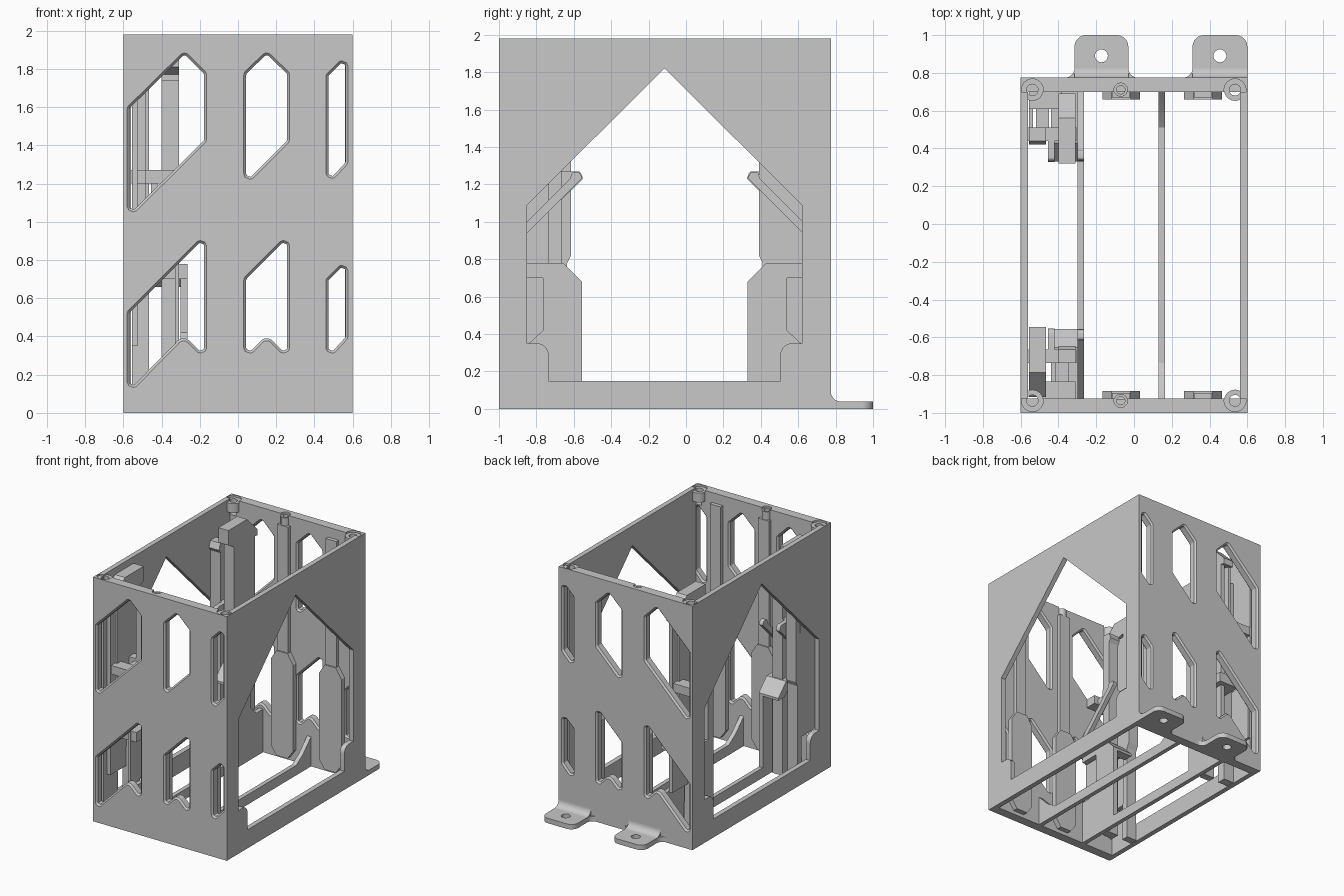
import bpy, bmesh, math
from mathutils import Vector

if "Cube" in bpy.data.objects:
    bpy.data.objects.remove(bpy.data.objects["Cube"])

grey = bpy.data.materials.new("plain_grey")
grey.diffuse_color = (0.58, 0.58, 0.58, 1)
grey.use_nodes = True
grey.node_tree.nodes["Principled BSDF"].inputs["Base Color"].default_value = grey.diffuse_color


def rounded(pts, r=0.0, steps=5):
    """Fillet polygon corners; a third value in a point is its own radius."""
    out, n = [], len(pts)
    for i, p in enumerate(pts):
        rad = p[2] if len(p) > 2 else r
        c = Vector(p[:2])
        if rad <= 0:
            out.append(c)
            continue
        u = (Vector(pts[i - 1][:2]) - c).normalized()
        v = (Vector(pts[(i + 1) % n][:2]) - c).normalized()
        half = u.angle(v) / 2
        centre = c + (u + v).normalized() * rad / math.sin(half)
        a = c + u * rad / math.tan(half) - centre
        b = c + v * rad / math.tan(half) - centre
        for k in range(steps + 1):
            out.append(centre + a.lerp(b, k / steps).normalized() * rad)
    return out


def offset(ring, d):
    """Move a closed ring outward by d."""
    area = sum(ring[i - 1].cross(ring[i]) for i in range(len(ring)))
    s, res = (1 if area > 0 else -1), []
    for i, p in enumerate(ring):
        t = (ring[(i + 1) % len(ring)] - ring[i - 1]).normalized()
        res.append(p + Vector((t.y, -t.x)) * d * s)
    return res


def place(axis, p, h):
    return {'x': (h, p[0], p[1]), 'y': (p[0], h, p[1]), 'z': (p[0], p[1], h)}[axis]


def loft(bm, axis, rings):
    """Closed solid through (ring, height) pairs."""
    rows = [[bm.verts.new(place(axis, p, h)) for p in ring] for ring, h in rings]
    bm.faces.new(rows[0])
    bm.faces.new(rows[-1])
    for a, b in zip(rows, rows[1:]):
        for i in range(len(a)):
            bm.faces.new((a[i - 1], a[i], b[i], b[i - 1]))


def finish(name, bm):
    bmesh.ops.recalc_face_normals(bm, faces=bm.faces[:])
    me = bpy.data.meshes.new(name)
    bm.to_mesh(me)
    bm.free()
    me.materials.append(grey)
    ob = bpy.data.objects.new(name, me)
    bpy.context.collection.objects.link(ob)
    return ob


def prism(name, axis, pts, lo, hi, r=0.0):
    bm = bmesh.new()
    ring = rounded(pts, r)
    loft(bm, axis, [(ring, lo), (ring, hi)])
    return finish(name, bm)


def box(name, x0, x1, y0, y1, z0, z1):
    return prism(name, 'z', [(x0, y0), (x1, y0), (x1, y1), (x0, y1)], z0, z1)


def circle(x, y, r, n=24):
    return [(x + r * math.cos(2 * math.pi * i / n), y + r * math.sin(2 * math.pi * i / n))
            for i in range(n)]


def cut(ob, cutter):
    m = ob.modifiers.new("cut", 'BOOLEAN')
    m.object, m.operation, m.solver = cutter, 'DIFFERENCE', 'EXACT'
    dg = bpy.context.evaluated_depsgraph_get()
    me = bpy.data.meshes.new_from_object(ob.evaluated_get(dg))
    ob.modifiers.clear()
    ob.data = me
    bpy.data.objects.remove(cutter)


def hole_cutter(name, x, y, r, z0, z1):
    return prism(name, 'z', circle(x, y, r), z0, z1)


TOP = 1.98
MID = -0.225                 # front copy of a back part: y -> MID - y
CLIP = -0.865                # front copy of a clip part: x -> CLIP - x

# window outlines shared by the front and back walls
windows = [
    [(-.58, 1.6), (-.28, 1.895), (-.165, 1.78), (-.165, 1.42), (-.58, 1.01)],
    [(.03, 1.78), (.15, 1.895), (.27, 1.78), (.27, 1.42), (.03, 1.18)],
    [(.46, 1.77), (.575, 1.885), (.575, 1.305), (.46, 1.18)],
    [(-.58, .53), (-.165, .945), (-.165, .27), (-.285, .39), (-.58, .09)],
    [(.03, .705), (.27, .945), (.27, .27), (.15, .39), (.03, .27)],
    [(.46, .70), (.575, .815), (.575, .39), (.46, .265)],
]

# front and back walls with chamfered windows
for name, y0, y1, sy in (("front_wall", -1, -.925, -1), ("back_wall", .7, .775, 1)):
    wall = box(name, -.6, .6, y0, y1, 0, TOP)
    bm = bmesh.new()
    for w in windows:
        ring = rounded(w, .03)
        wide, slim = offset(ring, .01), offset(ring, -.013)
        loft(bm, 'y', [(wide, y0 - .01), (slim, y0 + .013),
                       (slim, y1 - .013), (wide, y1 + .01)])
    cut(wall, finish("window_cutter", bm))
    yb = .71 if sy > 0 else MID - .71
    # screw bosses along the top edge
    for x, r, h in ((-.538, .058, .03), (.535, .058, .03), (-.07, .036, .022)):
        cut(wall, hole_cutter("recess_cutter", x, yb, r, TOP - .015, TOP + .1))
        boss = prism("screw_boss", 'z', circle(x, yb, r), 1.89, TOP - .015)
        for ob in (wall, boss):
            cut(ob, hole_cutter("screw_cutter", x, yb, h, 1.85, TOP + .1))

# side walls with gabled opening
opening = [(-.735, .15), (-.735, .35, .06), (-.85, .35), (-.85, 1.09), (-.115, 1.82),
           (.62, 1.09), (.62, .35), (.505, .35, .06), (.505, .15)]
for name, x0, x1 in (("left_wall", -.6, -.56), ("right_wall", .56, .6)):
    wall = box(name, x0, x1, -.925, .7, 0, TOP)
    cut(wall, prism("opening_cutter", 'x', opening, x0 - .1, x1 + .1))

# floor rails
for name, x0, x1 in (("left_rail", -.3, -.265), ("right_rail", .13, .165)):
    box(name, x0, x1, -.925, .7, 0, .08)

# mounting tabs with flared roots, gussets and holes
for a, b, flare in ((-.315, -.03, True), (.31, .6, False)):
    right = ([(b, .775, .049), (b + .05, .775), (b + .05, .77)] if flare else [(b, .77)])
    tab = prism("mounting_tab", 'z', [(a - .05, .77), (a - .05, .775), (a, .775, .049),
                (a, 1, .06), (b, 1, .06)] + right, 0, .04)
    cut(tab, hole_cutter("tab_hole_cutter", (a + b) / 2, .89, .034, -.1, .1))
    prism("tab_gusset", 'x', [(.77, .035), (.83, .035), (.83, .04), (.775, .04, .05),
          (.775, .1), (.77, .1)], a, b)


def both_ends(name, pts, x0, x1, xf=None):
    """Side profile extruded along x at the back, mirrored at the front."""
    prism("back_" + name, 'x', pts, x0, x1)
    f = xf or (x0, x1)
    prism("front_" + name, 'x', [(MID - p[0],) + tuple(p[1:]) for p in pts], f[0], f[1])


def clip_part(name, pts, x0, x1):
    both_ends(name, pts, x0, x1, (CLIP - x1, CLIP - x0))


def rect(y0, y1, z0, z1):
    return [(y0, z0), (y1, z0), (y1, z1), (y0, z1)]


# divider fins, slanted straps above them and rail gussets
both_ends("divider_fin", [(.7, 0), (.33, 0), (.33, .68), (.43, .78), (.59, .78), (.54, .71),
          (.54, .42), (.615, .35), (.7, .35)], -.3, -.265)
both_ends("slanted_strap", [(.345, 1.265, .012), (.33, 1.235, .012), (.7, .865), (.7, .925),
          (.395, 1.23), (.385, 1.265, .012)], -.3, -.265)
both_ends("rail_gusset", [(.7, .08), (.51, .08), (.6, .14), (.7, .24)], .13, .165)

# tall spring clips: arm with hooked head, and two stiffening cheeks
clip_part("spring_clip", [(.41, 0), (.41, .78), (.39, .82), (.39, 1.77), (.32, 1.81),
          (.32, 1.93), (.56, 1.93), (.69, 1.8), (.69, 1.75), (.46, 1.8), (.45, .78),
          (.47, 0)], -.4, -.31)
clip_part("outer_cheek", rect(.45, .66, .78, 1.77), -.4, -.38)
clip_part("inner_cheek", rect(.45, .66, .35, 1.8), -.34, -.31)

# shorter columns with a lip beside the clips
clip_part("lip_column", [(.44, 0), (.44, 1.66), (.42, 1.69), (.44, 1.74), (.51, 1.74),
          (.51, 0)], -.555, -.465)
clip_part("column_foot", rect(.5, .71, .3, .78), -.555, -.535)

# catches and cross bars that hold the clips
both_ends("catch", [(.34, 1.27, .02), (.325, 1.23, .012), (.45, 1.11), (.45, 1.27)],
          -.455, -.42)
both_ends("lower_cross_bar", [(.33, .66), (.33, .68), (.43, .78), (.7, .78), (.7, .7),
          (.45, .7), (.41, .66)], -.44, -.265)
both_ends("upper_cross_bar", rect(.44, .51, 1.2, 1.27), -.56, -.305)
clip_part("clip_root", rect(.61, .71, 1.2, 1.27), -.555, -.38)
clip_part("root_link", rect(.5, .62, 1.2, 1.25), -.52, -.45)

# guide pillars between the windows: slim neck and hexagonal foot
for c in (-.068, .365):
    foot = [(c - .05, .03), (c + .05, .03), (c + .1, .1), (c + .1, .8), (c + .05, .88),
            (c - .05, .88), (c - .1, .8), (c - .1, .1)]
    for end, f in (("back", lambda y: y), ("front", lambda y: MID - y)):
        prism(end + "_pillar_foot", 'y', foot, f(.66), f(.705))
        box(end + "_pillar_neck", c - .048, c + .048, f(.67), f(.705), .8, 1.9)

# smooth the fillets, keep edges sharp
bpy.ops.object.select_all(action='DESELECT')
for ob in bpy.context.scene.objects:
    ob.select_set(True)
    bpy.context.view_layer.objects.active = ob
bpy.ops.object.shade_smooth_by_angle(angle=math.radians(25))
